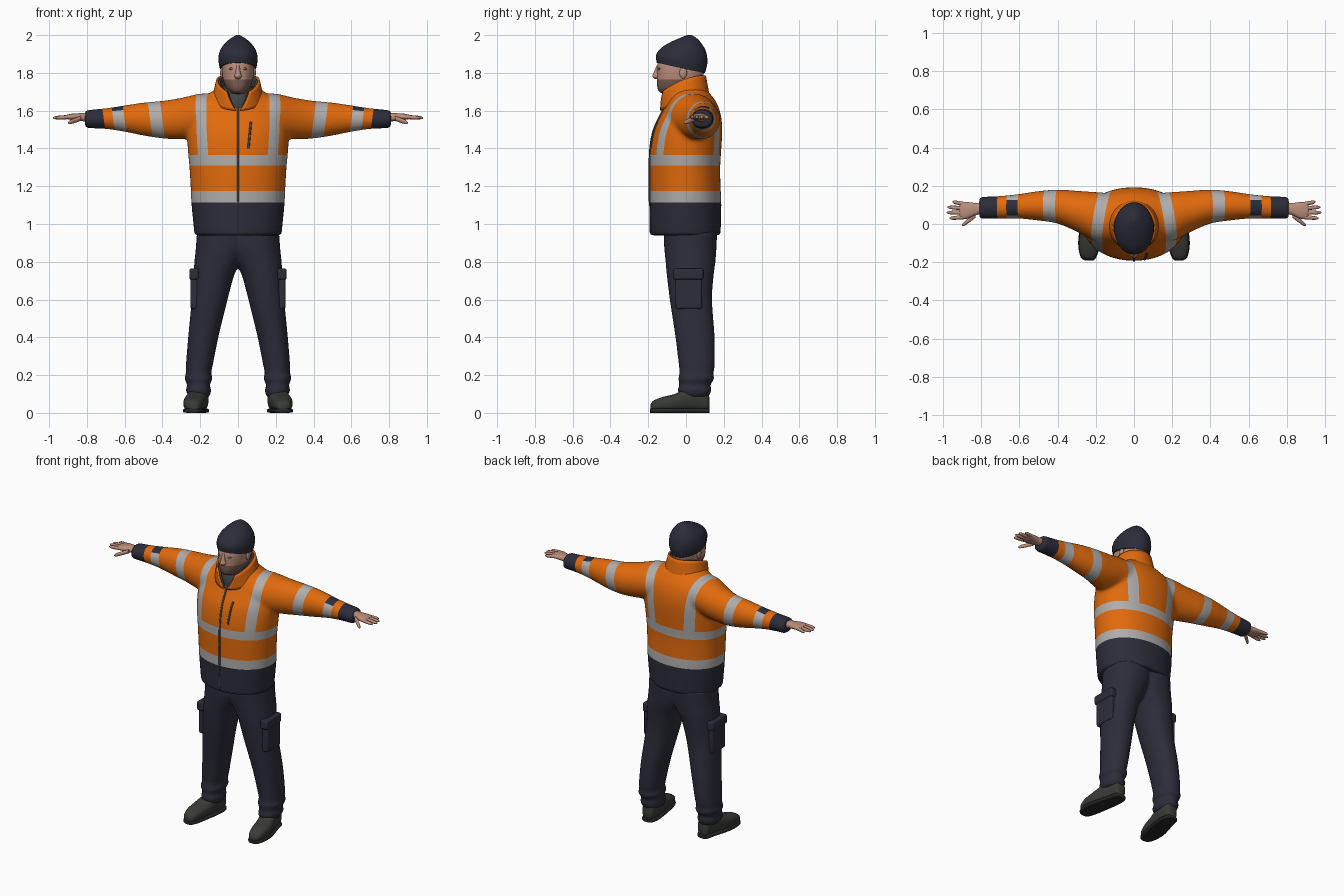
import bpy, bmesh, math
from mathutils import Vector
from mathutils.bvhtree import BVHTree

if "Cube" in bpy.data.objects:
    bpy.data.objects.remove(bpy.data.objects["Cube"])


def material(name, *rgb):
    m = bpy.data.materials.new(name)
    m.use_nodes = True
    m.diffuse_color = (*rgb, 1)
    m.node_tree.nodes["Principled BSDF"].inputs["Base Color"].default_value = (*rgb, 1)
    return m


orange = material("safety orange", .76, .145, .004)
silver = material("reflective grey", .43, .42, .41)
navy = material("navy cloth", .026, .026, .044)
skin = material("skin", .5, .27, .2)
stubble = material("stubble", .2, .11, .085)
leather = material("boot leather", .042, .042, .037)
rubber = material("boot sole", .02, .02, .02)
lining = material("collar lining", .055, .06, .064)


def finish(name, bm, *mats):
    bmesh.ops.recalc_face_normals(bm, faces=bm.faces)
    me = bpy.data.meshes.new(name)
    bm.to_mesh(me)
    bm.free()
    for m in mats:
        me.materials.append(m)
    ob = bpy.data.objects.new(name, me)
    bpy.context.collection.objects.link(ob)
    return ob


def mirrored(ob):
    ob.modifiers.new("mirror", 'MIRROR').use_mirror_merge = False
    return ob


def catmull(rows, sub):
    """Smoothly resample a list of equal-length rows."""
    out = []
    for i in range(len(rows) - 1):
        quad = [rows[max(0, min(len(rows) - 1, i + k))] for k in (-1, 0, 1, 2)]
        for s in range(sub):
            t = s / sub
            out.append([.5 * (2 * b + (c - a) * t + (2 * a - 5 * b + 4 * c - d) * t * t
                              + (3 * b - a - 3 * c + d) * t ** 3) for a, b, c, d in zip(*quad)])
    return out + [list(rows[-1])]


def loft(name, rows, axis, mat, e=1.0, n=32, sub=4):
    """Skin rounded sections; a row is (station, a_min, a_max, b_min, b_max)."""
    bm = bmesh.new()
    order = {'x': (0, 1, 2), 'y': (1, 0, 2), 'z': (1, 2, 0)}[axis]
    rings = []
    for t, a0, a1, b0, b1 in catmull(rows, sub):
        ring = []
        for k in range(n):
            ang = math.tau * k / n
            c, s = math.cos(ang), math.sin(ang)
            p = (t, (a0 + a1 + (a1 - a0) * math.copysign(abs(c) ** e, c)) / 2,
                 (b0 + b1 + (b1 - b0) * math.copysign(abs(s) ** e, s)) / 2)
            ring.append(bm.verts.new([p[i] for i in order]))
        rings.append(ring)
    for r, q in zip(rings, rings[1:]):
        for k in range(n):
            bm.faces.new((r[k], r[k - 1], q[k - 1], q[k]))
    bm.faces.new(rings[0])
    bm.faces.new(rings[-1])
    return finish(name, bm, mat)


def centred(rows):
    return [(z, -w, w, f, b) for z, w, f, b in rows]


def baked(ob):
    bpy.context.view_layer.update()
    dg = bpy.context.evaluated_depsgraph_get()
    me = bpy.data.meshes.new_from_object(ob.evaluated_get(dg))
    bpy.data.objects.remove(ob)
    return me


def fuse(name, parts, *mats):
    """Blend overlapping parts into one soft skin."""
    bm = bmesh.new()
    for p in parts:
        bm.from_mesh(baked(p))
    ob = finish(name, bm)
    ob.modifiers.new("blend", 'REMESH').voxel_size = .011
    soft = ob.modifiers.new("soften", 'SMOOTH')
    soft.factor, soft.iterations = .5, 5
    bm = bmesh.new()
    bm.from_mesh(baked(ob))
    for f in bm.faces:
        f.material_index = 0
    return finish(name, bm, *mats)


# Jacket body and sleeves
torso = loft("torso", centred([
    (.94, .23, -.19, .183), (1.1, .246, -.192, .187), (1.2, .251, -.192, .183),
    (1.3, .257, -.192, .181), (1.4, .266, -.189, .187), (1.5, .27, -.17, .192),
    (1.58, .26, -.132, .184), (1.64, .23, -.105, .163), (1.68, .17, -.09, .135),
    (1.72, .11, -.08, .1)]), 'z', orange, e=.95, n=48)
sleeve = mirrored(loft("sleeve", [
    (.1, -.1, .16, 1.46, 1.69), (.2, -.09, .167, 1.455, 1.69), (.3, -.04, .174, 1.448, 1.668),
    (.4, .002, .18, 1.453, 1.652), (.5, .018, .172, 1.468, 1.643), (.6, .028, .157, 1.488, 1.628),
    (.7, .028, .147, 1.503, 1.613), (.81, .028, .142, 1.508, 1.602)], 'x', orange))
jacket = fuse("jacket", [torso, sleeve], orange, silver, navy)

# Reflective bands: cut the cloth along each border, then colour by region
BANDS = (1.115, 1.175, 1.31, 1.365)
SLEEVE = (.4, .465, .6, .66, .71)
BRACE = Vector((1, .17, -.09))
BRACE_X = BRACE.dot((.2, -.08, 1.65))
TILT = Vector((1, 0, -.13))


def along(c, n, z=0):
    return n.dot((abs(c.x), c.y, c.z - z))


bm = bmesh.new()
bm.from_mesh(jacket.data)


def cut(co, no, keep=lambda c: True):
    faces = [f for f in bm.faces if keep(f.calc_center_median())]
    geom = set(faces) | {e for f in faces for e in f.edges} | {v for f in faces for v in f.verts}
    bmesh.ops.bisect_plane(bm, geom=list(geom), plane_co=co, plane_no=no, dist=1e-5)


for z in BANDS:
    cut((0, 0, z), (0, 0, 1))
for side in (-1, 1):
    flip = Vector((side, 1, 1))
    for d in (-.03, .03):
        cut((side * (BRACE_X + d), 0, 0), BRACE * flip, lambda c: c.z > 1.36)
    for x in SLEEVE:
        cut((side * x, 0, 1.55), TILT * flip)
for y in (.045, .125):
    cut((0, y, 0), (0, 1, 0), lambda c: .55 < abs(c.x) < .71)

for f in bm.faces:
    c = f.calc_center_median()
    s = along(c, TILT, 1.55)
    if s > SLEEVE[4] or c.z < BANDS[0]:
        f.material_index = 2
    elif SLEEVE[2] < s < SLEEVE[3]:
        f.material_index = 2 if .045 < c.y < .125 and c.z > 1.56 else 1
    elif (SLEEVE[0] < s < SLEEVE[1] or BANDS[0] < c.z < BANDS[1] or BANDS[2] < c.z < BANDS[3]
          or (c.z > BANDS[3] and abs(along(c, BRACE) - BRACE_X) < .03)):
        f.material_index = 1
tree = BVHTree.FromBMesh(bm)
bm.to_mesh(jacket.data)
bm.free()


# Zips laid on the jacket front
def zip_line(name, start, end, radius):
    cu = bpy.data.curves.new(name, 'CURVE')
    cu.dimensions, cu.bevel_depth = '3D', radius
    sp = cu.splines.new('POLY')
    sp.points.add(15)
    for i, p in enumerate(sp.points):
        x, z = (a + (b - a) * i / 15 for a, b in zip(start, end))
        hit = tree.ray_cast(Vector((x, -1, z)), Vector((0, 1, 0)))[0]
        p.co = (*hit, 1)
    cu.materials.append(lining)
    ob = bpy.data.objects.new(name, cu)
    bpy.context.collection.objects.link(ob)


zip_line("front_zip", (0, 1.12), (0, 1.62), .006)
zip_line("front_zip_hem", (0, .95), (0, 1.12), .003)
zip_line("chest_pocket_zip", (.055, 1.4), (.068, 1.54), .006)


# Stand-up collar, open in a V at the front
def collar(name, mat, inset, drop):
    bm = bmesh.new()
    grid = []
    for j in range(7):
        v = j / 6
        gap = .08 + .5 * v
        row = []
        for i in range(41):
            phi = gap + (math.tau - 2 * gap) * i / 40
            f = ((1 + math.cos(phi)) / 2) ** 2
            low, high = 1.67 - .07 * f, 1.787 - .1 * f - drop
            row.append(bm.verts.new(((.14 - .025 * v - inset) * math.sin(phi),
                                     -.005 - .015 * v - (.132 - .007 * v - inset) * math.cos(phi),
                                     low + (high - low) * v)))
        grid.append(row)
    for r, q in zip(grid, grid[1:]):
        for i in range(40):
            bm.faces.new((r[i], r[i + 1], q[i + 1], q[i]))
    ob = finish(name, bm, mat)
    ob.modifiers.new("thickness", 'SOLIDIFY').thickness = .01


collar("collar", orange, 0, 0)
collar("collar_lining", lining, .013, .004)
loft("neck_warmer", centred([(1.57, .07, -.11, .07), (1.64, .085, -.12, .08),
                             (1.7, .085, -.105, .08), (1.73, .08, -.09, .08)]), 'z', lining)

# Head with a stubbled jaw, nose, eyes and ears
head = loft("head", centred([
    (1.62, .06, -.06, .06), (1.68, .06, -.08, .06), (1.695, .045, -.135, .06),
    (1.725, .066, -.152, .07), (1.78, .082, -.153, .09), (1.84, .085, -.152, .1),
    (1.9, .08, -.13, .1)]), 'z', skin, e=.9)
head.data.materials.append(stubble)
for p in head.data.polygons:
    p.material_index = int(p.center.z < 1.765 and p.center.y < .02)
loft("nose", centred([(1.768, .012, -.165, -.13), (1.782, .02, -.178, -.13),
                      (1.8, .014, -.172, -.13), (1.84, .009, -.155, -.13)]), 'z', skin, n=16)


def ball(name, mat, centre, size):
    bm = bmesh.new()
    bmesh.ops.create_uvsphere(bm, u_segments=16, v_segments=10, radius=1)
    bmesh.ops.scale(bm, vec=size, verts=bm.verts)
    bmesh.ops.translate(bm, vec=centre, verts=bm.verts)
    return mirrored(finish(name, bm, mat))


ball("eyes", stubble, (.032, -.141, 1.822), (.017, .008, .007))
ball("ears", skin, (.085, -.015, 1.8), (.01, .02, .03))

# Knitted hat, lower at the back
hat = loft("knitted_hat", centred([
    (1.82, .097, -.155, .1), (1.87, .104, -.158, .113), (1.92, .094, -.13, .107),
    (1.96, .066, -.08, .082), (1.985, .036, -.03, .056), (2, .008, .005, .03)]), 'z', navy, sub=6)
for v in hat.data.vertices:
    v.co.z -= .22 * v.co.y * (2 - v.co.z) / .18

# Hands: palm, four fingers, thumb
mirrored(loft("palms", [
    (.79, .055, .112, 1.54, 1.59), (.83, .045, .11, 1.545, 1.587), (.87, .028, .115, 1.55, 1.585),
    (.9, .026, .115, 1.554, 1.58), (.912, .04, .105, 1.56, 1.575)], 'x', skin, e=.85, n=20))


def finger(name, base, tip, r):
    rows = []
    for t, k in ((0, 1), (.5, 1), (.85, .8), (1, .25)):
        x, y, z = Vector(base).lerp(Vector(tip), t)
        rows.append((x, y - r * k, y + r * k, z - r * k, z + r * k))
    mirrored(loft(name, rows, 'x', skin, n=12, sub=3))


for label, y0, y1, x1 in (("index", .036, .03, .965), ("middle", .059, .06, .98),
                          ("ring", .082, .088, .975), ("little", .104, .116, .95)):
    finger(label + "_fingers", (.885, y0, 1.567), (x1, y1, 1.562), .0105)
finger("thumbs", (.83, .045, 1.56), (.9, -.008, 1.535), .013)

# Trousers with gathered ankles
legs = mirrored(loft("legs", [
    (.085, .15, .262, -.03, .12), (.12, .142, .276, -.045, .135), (.15, .15, .268, -.035, .13),
    (.18, .134, .284, -.042, .15), (.21, .142, .276, -.035, .145), (.25, .134, .276, -.038, .152),
    (.4, .104, .264, -.056, .152), (.6, .055, .245, -.086, .138), (.74, .016, .235, -.103, .148),
    (.8, -.02, .231, -.108, .156), (.88, -.06, .223, -.116, .162), (.96, -.06, .218, -.118, .165)],
    'z', navy, e=.92))
fuse("trousers", [legs], navy)


# Cargo pockets and flaps
def pad(name, centre, size):
    bm = bmesh.new()
    bmesh.ops.create_cube(bm, size=1)
    bmesh.ops.scale(bm, vec=size, verts=bm.verts)
    bmesh.ops.translate(bm, vec=centre, verts=bm.verts)
    ob = mirrored(finish(name, bm, navy))
    bev = ob.modifiers.new("round", 'BEVEL')
    bev.width, bev.segments = .012, 3


pad("cargo_pockets", (.23, .015, .645), (.045, .14, .19))
pad("pocket_flaps", (.233, .012, .735), (.05, .16, .06))

# Boots and soles, toes turned out a little
BOOT = [(-.188, .215, .256, .015, .045), (-.172, .2, .276, .012, .065), (-.12, .183, .288, .01, .085),
        (-.06, .172, .286, .01, .1), (0, .162, .27, .01, .125), (.07, .156, .25, .01, .135),
        (.112, .165, .24, .012, .12), (.124, .18, .226, .02, .08)]
mirrored(loft("boots", BOOT, 'y', leather, e=.75, n=24))
mirrored(loft("soles", [(y * 1.01, a - .003, b + .003, 0, .024) for y, a, b, _, _ in BOOT],
              'y', rubber, e=.5, n=24))

# Smooth shading with sharp edges kept
for ob in [o for o in bpy.context.collection.objects if o.type == 'MESH']:
    bpy.ops.object.select_all(action='DESELECT')
    ob.select_set(True)
    bpy.context.view_layer.objects.active = ob
    bpy.ops.object.shade_smooth_by_angle(angle=math.radians(45))
